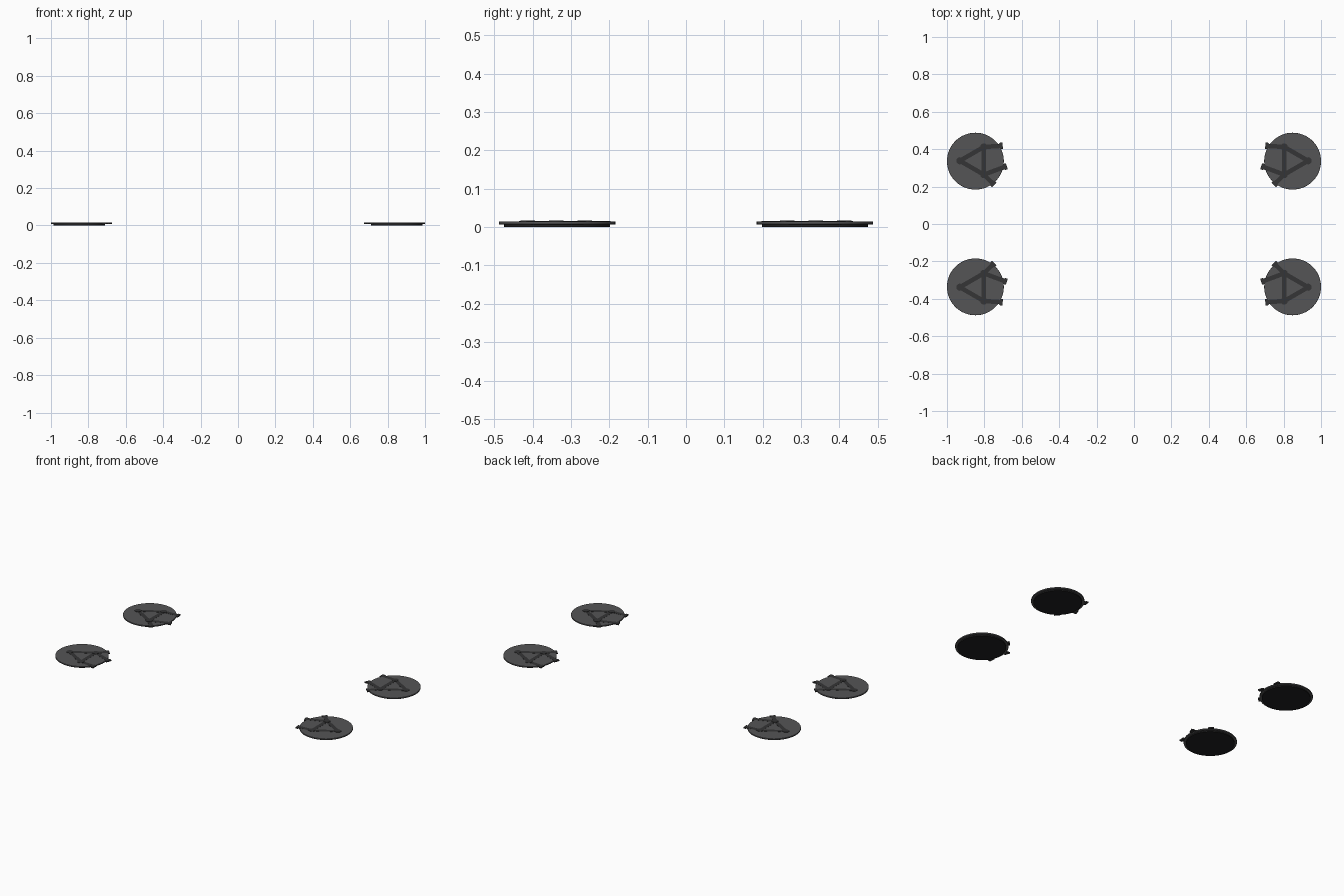
import bpy, math
from mathutils import Vector

if "Cube" in bpy.data.objects:
    bpy.data.objects.remove(bpy.data.objects["Cube"])

def material(name, v):
    m = bpy.data.materials.new(name)
    m.diffuse_color = (v, v, v * 1.03, 1)
    m.use_nodes = True
    m.node_tree.nodes["Principled BSDF"].inputs["Base Color"].default_value = m.diffuse_color
    return m

PLATE = material("dark_grey", 0.09)
RIB = material("charcoal", 0.035)
RUBBER = material("black_rubber", 0.015)

def disc(name, x, y, r, z0, z1, mat, sides=64, bevel=0):
    bpy.ops.mesh.primitive_cylinder_add(vertices=sides, radius=r, depth=z1 - z0,
                                        location=(x, y, (z0 + z1) / 2))
    o = bpy.context.object
    o.name = name
    o.data.materials.append(mat)
    if bevel:
        b = o.modifiers.new("edge", 'BEVEL')
        b.width, b.segments, b.limit_method = bevel, 2, 'ANGLE'
    bpy.ops.object.shade_smooth_by_angle(angle=math.radians(35))

def bar(name, a, b, width, z0, z1, mat):
    a, b = Vector(a), Vector(b)
    d, c = b - a, (a + b) / 2
    bpy.ops.mesh.primitive_cube_add(size=1, location=(c.x, c.y, (z0 + z1) / 2),
                                    rotation=(0, 0, math.atan2(d.y, d.x)))
    o = bpy.context.object
    o.name = name
    o.scale = (d.length, width, z1 - z0)
    o.data.materials.append(mat)

CX, CY = 0.848, 0.336
BOSSES = [(0.931, 0.338), (0.803, 0.412), (0.803, 0.264)]
# inward arms: start boss and end point
ARMS = [(1, (0.706, 0.418)), (2, (0.684, 0.308)), (2, (0.750, 0.212))]

for sx in (-1, 1):
    for sy in (-1, 1):
        tag = ("right" if sx > 0 else "left") + ("_back" if sy > 0 else "_front")
        flip = lambda p: (p[0] * sx, p[1] * sy)
        # round foot plate with rubber pad below
        disc("foot_pad_" + tag, CX * sx, CY * sy, 0.138, 0, 0.007, RUBBER)
        disc("foot_plate_" + tag, CX * sx, CY * sy, 0.152, 0.007, 0.0148, PLATE, bevel=0.001)
        # triangle of ribs joining three bosses
        for i in range(3):
            a, b = BOSSES[i], BOSSES[(i + 1) % 3]
            bar("rib_" + tag, flip(a), flip(b), 0.024, 0.009, 0.0154, RIB)
            disc("boss_" + tag, *flip(a), 0.019, 0.009, 0.0168, RIB, 24)
        # arms overhanging the plate, each with a wider end block
        for i, end in ARMS:
            a, e = Vector(BOSSES[i]), Vector(end)
            d = (e - a).normalized()
            bar("arm_" + tag, flip(a), flip(e), 0.024, 0.009, 0.0154, RIB)
            bar("arm_end_" + tag, flip(e - d * 0.012), flip(e + d * 0.004), 0.034, 0.0085, 0.0157, RIB)
